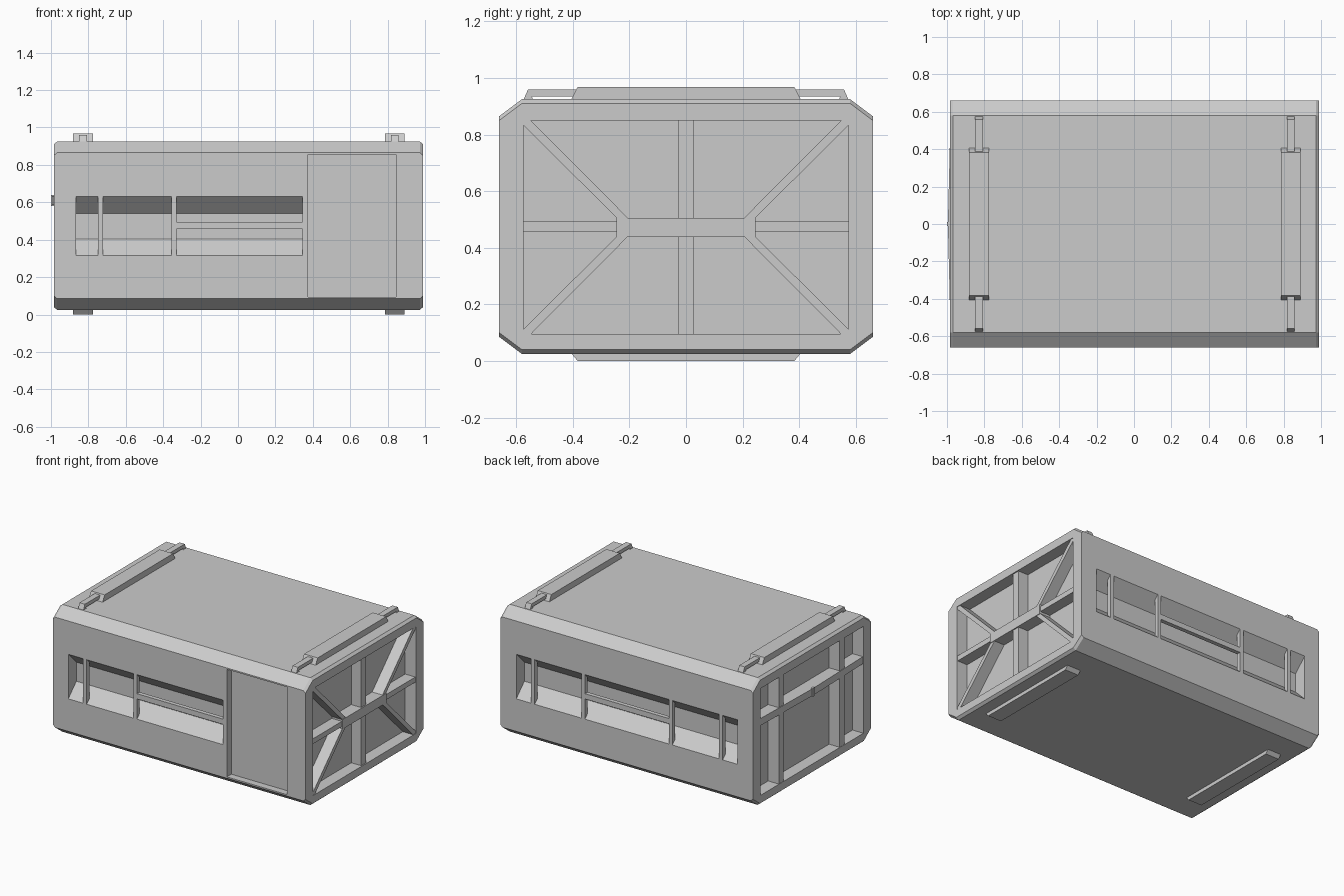
import bpy, bmesh
from mathutils import Vector

cube = bpy.data.objects.get("Cube")
if cube:
    bpy.data.objects.remove(cube, do_unlink=True)

grey = bpy.data.materials.new("plain_grey")
grey.use_nodes = True
COLOUR = (0.6, 0.6, 0.6, 1)
grey.diffuse_color = COLOUR
grey.node_tree.nodes["Principled BSDF"].inputs["Base Color"].default_value = COLOUR


def loft(name, rings):
    """Closed solid through a series of matching rings of points."""
    bm = bmesh.new()
    loops = [[bm.verts.new(p) for p in ring] for ring in rings]
    n = len(loops[0])
    for a, b in zip(loops, loops[1:]):
        for i in range(n):
            j = (i + 1) % n
            bm.faces.new((a[i], a[j], b[j], b[i]))
    bm.faces.new(loops[0])
    bm.faces.new(loops[-1])
    bmesh.ops.recalc_face_normals(bm, faces=bm.faces)
    mesh = bpy.data.meshes.new(name)
    bm.to_mesh(mesh)
    bm.free()
    mesh.materials.append(grey)
    obj = bpy.data.objects.new(name, mesh)
    bpy.context.collection.objects.link(obj)
    return obj


def prism_x(name, x0, x1, profile):
    return loft(name, [[(x, y, z) for y, z in profile] for x in (x0, x1)])


def box(name, x0, x1, y0, y1, z0, z1):
    return prism_x(name, x0, x1, [(y0, z0), (y1, z0), (y1, z1), (y0, z1)])


def cut(target, cutter):
    mod = target.modifiers.new("cut", "BOOLEAN")
    mod.operation = "DIFFERENCE"
    mod.solver = "EXACT"
    mod.object = cutter
    cutter.hide_render = True
    bpy.context.view_layer.objects.active = target
    bpy.ops.object.modifier_apply(modifier=mod.name)
    bpy.data.objects.remove(cutter, do_unlink=True)


# Main shell: octagonal section, top and bottom eased at both ends
LEFT, RIGHT, SIDE, DEPTH = -0.985, 0.99, 0.66, 0.085
BOTTOM, TOP = 0.025, 0.925


def section(x, ease):
    b, t = BOTTOM + ease, TOP - ease
    half = [(0.58, b), (SIDE, b + 0.06), (SIDE, t - 0.06), (0.58, t)]
    return [(x, y, z) for y, z in half] + [(x, -y, z) for y, z in reversed(half)]


shell = loft("shell", [section(LEFT, 0.015), section(LEFT + 0.018, 0),
                       section(RIGHT - 0.018, 0), section(RIGHT, 0.015)])

# Recessed ends
OPEN_Y, OPEN_LOW, OPEN_HIGH = 0.575, 0.095, 0.85
cut(shell, box("cutter", LEFT - 0.1, LEFT + DEPTH, -OPEN_Y, OPEN_Y, OPEN_LOW, OPEN_HIGH))
cut(shell, box("cutter", RIGHT - DEPTH, RIGHT + 0.1, -OPEN_Y, OPEN_Y, OPEN_LOW, OPEN_HIGH))

# Long window recesses with sloping head and sill
WIN_LOW, WIN_HIGH, WIN_END = 0.315, 0.63, 0.865


def window_recess(side, x0, x1):
    outer, inner, over = SIDE, SIDE - 0.09, 0.02
    cut(shell, prism_x("cutter", x0, x1, [
        (side * (outer + over), WIN_LOW - over), (side * inner, 0.405),
        (side * inner, 0.54), (side * (outer + over), WIN_HIGH + over)]))


window_recess(-1, -WIN_END, 0.345)
window_recess(1, -WIN_END, WIN_END)

# Door recess on the front
cut(shell, box("cutter", 0.375, 0.845, -SIDE - 0.1, -SIDE + 0.05, 0.095, 0.855))


# Window mullions and rails
def window_bar(name, side, x0, x1, z0, z1):
    ys = sorted((side * SIDE, side * (SIDE - 0.03)))
    box(name, x0, x1, *ys, z0, z1)


for side, posts, rail in (
        (-1, (-0.735, -0.342), (-0.33, 0.345)),
        (1, (-0.735, -0.342, 0.342, 0.735), (-0.33, 0.33))):
    place = "front" if side < 0 else "back"
    for x in posts:
        window_bar(place + "_window_post", side, x - 0.014, x + 0.014, WIN_LOW, WIN_HIGH)
    window_bar(place + "_window_rail", side, *rail, 0.458, 0.495)

# Braced end: upright, cross rail, centre plate and four diagonals
inner = RIGHT - DEPTH
face = RIGHT - 0.004
box("brace_upright", inner, face - 0.004, -0.027, 0.027, OPEN_LOW, OPEN_HIGH)
box("brace_rail", inner, face - 0.002, -OPEN_Y, OPEN_Y, 0.455, 0.492)
box("brace_plate", inner, RIGHT, -0.245, 0.245, 0.438, 0.506)
for sy in (-1, 1):
    for corner, mid, s in ((OPEN_HIGH, 0.5, 1), (OPEN_LOW, 0.445, -1)):
        prism_x("brace_diagonal", inner, face, [
            (sy * OPEN_Y, corner), (sy * OPEN_Y, corner - s * 0.016),
            (sy * 0.24, mid), (sy * 0.2, mid), (sy * 0.548, corner)])

# Framed end: two uprights and a slightly bowed bar with a small catch
for y in (-0.34, 0.34):
    box("end_upright", LEFT + 0.002, LEFT + DEPTH, y - 0.027, y + 0.027, OPEN_LOW, OPEN_HIGH)
bow = [(LEFT + DEPTH, -OPEN_Y), (LEFT + 0.004, -OPEN_Y), (LEFT - 0.01, 0),
       (LEFT + 0.004, OPEN_Y), (LEFT + DEPTH, OPEN_Y)]
loft("end_bar", [[(x, y, z) for x, y in bow] for z in (0.585, 0.635)])
box("end_catch", -1.0, LEFT, -0.012, 0.012, 0.58, 0.64)

# Roof rails with end loops, and skids below
for x in (-0.828, 0.838):
    prism_x("roof_rail", x - 0.053, x + 0.053, [
        (-0.408, TOP - 0.005), (0.408, TOP - 0.005), (0.383, 0.968), (-0.383, 0.968)])
    for s in (-1, 1):
        prism_x("rail_loop", x - 0.021, x + 0.021, [
            (s * 0.37, 0.935), (s * 0.545, 0.935), (s * 0.54, TOP - 0.003),
            (s * 0.575, TOP - 0.003), (s * 0.558, 0.96), (s * 0.37, 0.96)])
    prism_x("skid", x - 0.053, x + 0.053, [
        (-0.408, BOTTOM + 0.005), (0.408, BOTTOM + 0.005), (0.383, 0), (-0.383, 0)])
